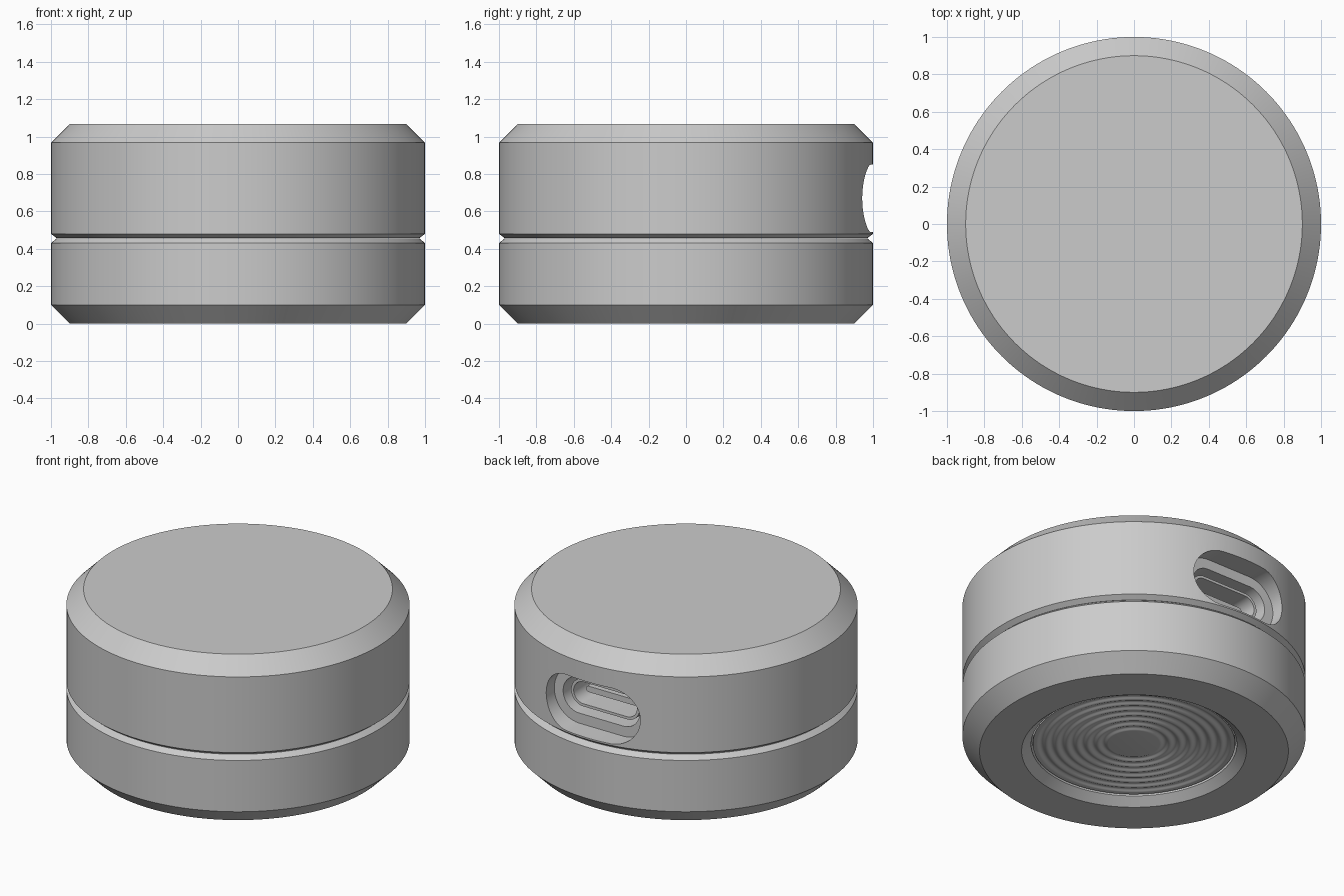
import bpy
import bmesh
from math import sin, cos, pi, radians

cube = bpy.data.objects.get("Cube")
if cube:
    bpy.data.objects.remove(cube, do_unlink=True)

grey = bpy.data.materials.new("satin grey")
grey.use_nodes = True
grey.diffuse_color = (0.6, 0.6, 0.6, 1)
grey.node_tree.nodes["Principled BSDF"].inputs["Base Color"].default_value = (0.6, 0.6, 0.6, 1)

SLOT_Z = 0.67


def finish(bm, name):
    """Turn a bmesh into a named object with the shared material."""
    bmesh.ops.recalc_face_normals(bm, faces=bm.faces)
    mesh = bpy.data.meshes.new(name)
    bm.to_mesh(mesh)
    bm.free()
    obj = bpy.data.objects.new(name, mesh)
    bpy.context.collection.objects.link(obj)
    mesh.materials.append(grey)
    return obj


def activate(obj):
    bpy.ops.object.select_all(action="DESELECT")
    obj.select_set(True)
    bpy.context.view_layer.objects.active = obj


def smooth(obj):
    activate(obj)
    bpy.ops.object.shade_smooth_by_angle(angle=radians(30))


def lathe(name, profile, steps=160):
    """Spin an (r, z) profile about z; open ends are capped flat."""
    bm = bmesh.new()
    rings = []
    for r, z in profile:
        rings.append([bm.verts.new((r * cos(2 * pi * i / steps), r * sin(2 * pi * i / steps), z))
                      for i in range(steps)])
    for a, b in zip(rings, rings[1:]):
        for i in range(steps):
            j = (i + 1) % steps
            bm.faces.new((a[i], a[j], b[j], b[i]))
    bm.faces.new(rings[0])
    bm.faces.new(rings[-1])
    return finish(bm, name)


def pill(name, half_width, radius, y_back, y_front, steps=24):
    """Stadium-shaped prism running along y at the slot height."""
    bm = bmesh.new()
    outline = []
    for side in (1, -1):
        for i in range(steps + 1):
            a = pi * i / steps - pi / 2
            outline.append((side * (half_width - radius + radius * cos(a)),
                            SLOT_Z + side * radius * sin(a)))
    face = bm.faces.new([bm.verts.new((x, y_back, z)) for x, z in outline])
    moved = bmesh.ops.extrude_face_region(bm, geom=[face])["geom"]
    verts = [v for v in moved if isinstance(v, bmesh.types.BMVert)]
    bmesh.ops.translate(bm, verts=verts, vec=(0, y_front - y_back, 0))
    return finish(bm, name)


def cut(obj, cutter):
    mod = obj.modifiers.new("cut", "BOOLEAN")
    mod.object = cutter
    mod.operation = "DIFFERENCE"
    mod.solver = "EXACT"
    activate(obj)
    bpy.ops.object.modifier_apply(modifier=mod.name)
    bpy.data.objects.remove(cutter, do_unlink=True)


# Upper housing with the stepped port opening at the back
upper = lathe("upper_housing", [(0.97, 0.457), (1, 0.48), (1, 0.967), (0.9, 1.067)])
cut(upper, pill("plug_pocket_cutter", 0.335, 0.18, 0.86, 1.2))
cut(upper, pill("port_hole_cutter", 0.272, 0.115, 0.42, 0.9))
smooth(upper)

# Port sleeve and its contact tongue
sleeve = pill("port_sleeve", 0.243, 0.087, 0.42, 0.82)
cut(sleeve, pill("sleeve_cutter", 0.225, 0.07, 0.46, 0.9))
smooth(sleeve)
smooth(pill("port_tongue", 0.18, 0.019, 0.44, 0.76))

# Lower housing with a chamfered round opening underneath
lower = lathe("lower_housing", [(0.57, 0.1), (0.6, 0.1), (0.6, 0.045), (0.655, 0), (0.9, 0),
                                (1, 0.1), (1, 0.43), (0.97, 0.456)])
smooth(lower)

# Rippled round membrane: flat centre, concentric waves, plain rim
WAVES, INNER, OUTER = 7, 0.15, 0.57
samples = WAVES * 12
ripple = [(INNER + (OUTER - INNER) * i / samples,
           0.05 + 0.005 * (1 - cos(2 * pi * WAVES * i / samples)))
          for i in range(samples + 1)]
membrane = lathe("rippled_membrane", ripple + [(0.59, 0.05), (0.59, 0.09)], 96)
smooth(membrane)
